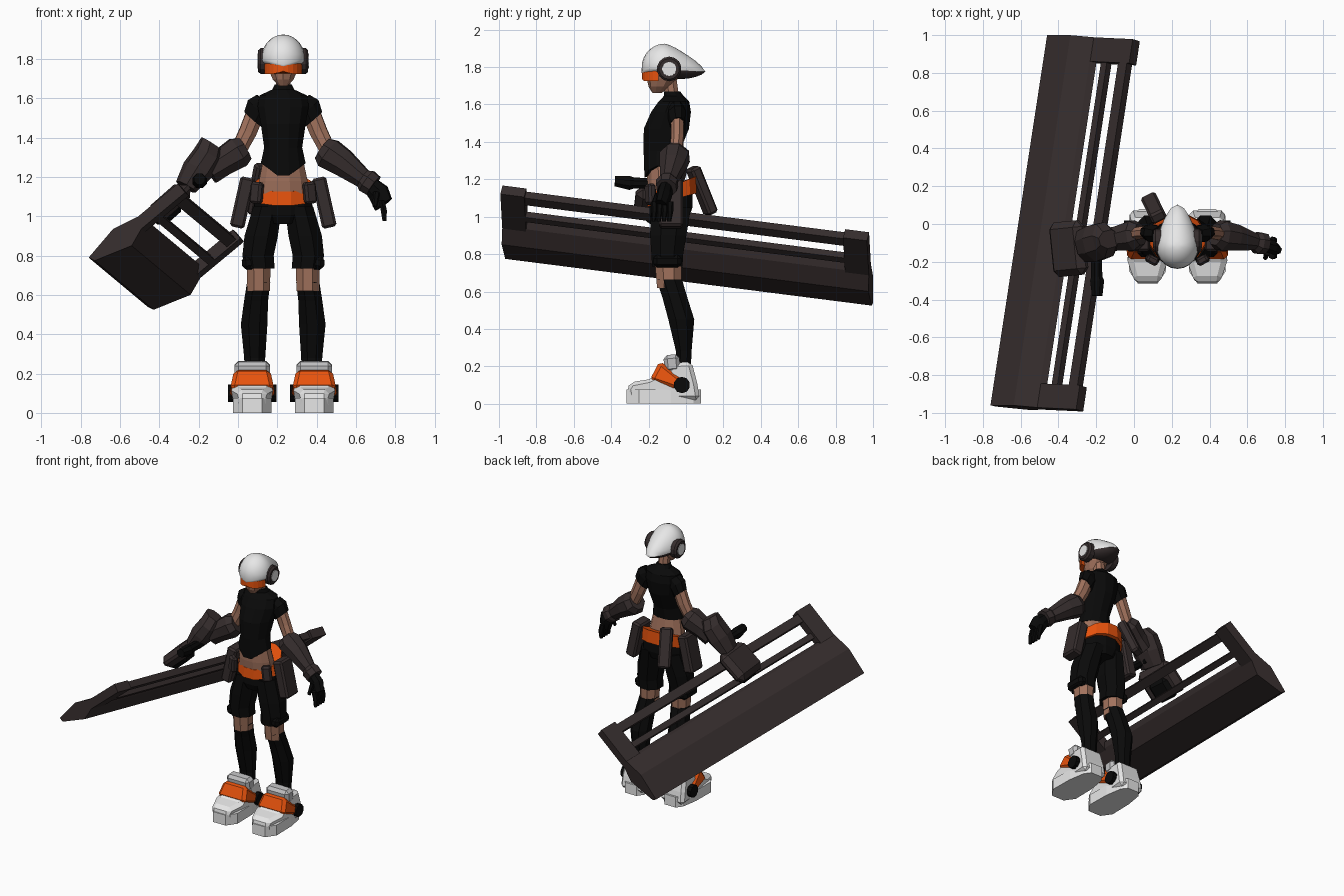
import bpy, bmesh, math
from mathutils import Vector, Euler, Matrix

CX = 0.23  # centre line of the figure


def material(name, r, g, b):
    m = bpy.data.materials.new(name)
    m.diffuse_color = (r, g, b, 1)
    return m


BROWN = material("dark_brown", 0.036, 0.026, 0.026)
BLACK = material("black_cloth", 0.003, 0.003, 0.003)
SKIN = material("skin", 0.36, 0.17, 0.11)
ORANGE = material("orange", 0.80, 0.085, 0.004)
WHITE = material("white_shell", 0.80, 0.80, 0.80)
GREY = material("light_grey", 0.52, 0.52, 0.53)


def finish(name, bm, mat, bevel=0):
    bmesh.ops.recalc_face_normals(bm, faces=bm.faces)
    me = bpy.data.meshes.new(name)
    bm.to_mesh(me)
    bm.free()
    me.materials.append(mat)
    ob = bpy.data.objects.new(name, me)
    bpy.context.collection.objects.link(ob)
    if bevel:
        b = ob.modifiers.new("bevel", "BEVEL")
        b.width, b.segments, b.limit_method = bevel, 1, "ANGLE"
    return ob


def loft(name, rings, mat, n=8, along=False, tilt=0):
    """Skin rings (x, y, z, rx, ry); level rings, or square to the path."""
    bm = bmesh.new()
    q = Matrix.Identity(3)
    if along:
        d = Vector(rings[-1][:3]) - Vector(rings[0][:3])
        q = d.to_track_quat("Z", "Y").to_matrix()
    loops = []
    for x, y, z, rx, ry in rings:
        loop = []
        for i in range(n):
            a = 2 * math.pi * (i + 0.5) / n
            p = Vector((rx * math.cos(a), ry * math.sin(a), 0))
            p.z = tilt * p.y
            loop.append(bm.verts.new(Vector((x, y, z)) + q @ p))
        loops.append(loop)
    for lo, hi in zip(loops, loops[1:]):
        for i in range(n):
            j = (i + 1) % n
            bm.faces.new((lo[i], lo[j], hi[j], hi[i]))
    bm.faces.new(loops[0])
    bm.faces.new(loops[-1])
    return finish(name, bm, mat)


def prism(name, pts, origin, u, v, w, w0, w1, mat, bevel=0):
    """Extrude the (u, v) outline along w."""
    bm = bmesh.new()
    o, u, v, w = Vector(origin), Vector(u), Vector(v), Vector(w)
    a, b = [[bm.verts.new(o + u * p + v * q + w * t) for p, q in pts] for t in (w0, w1)]
    for i in range(len(pts)):
        j = (i + 1) % len(pts)
        bm.faces.new((a[i], a[j], b[j], b[i]))
    bm.faces.new(a)
    bm.faces.new(b)
    return finish(name, bm, mat, bevel)


def box(name, c, size, rot, mat, bevel=0.012):
    bm = bmesh.new()
    m = Matrix.Translation(c) @ Euler(rot).to_matrix().to_4x4() @ Matrix.Diagonal((*size, 1))
    bmesh.ops.create_cube(bm, size=1, matrix=m)
    return finish(name, bm, mat, bevel)


def rect(u0, u1, v0, v1):
    return [(u0, v0), (u1, v0), (u1, v1), (u0, v1)]


def squeeze(ob, centre, rule):
    """Scale x about a centre by a rule on the vertex position."""
    for vert in ob.data.vertices:
        vert.co.x = centre + (vert.co.x - centre) * rule(vert.co)


# Great blade: wedge body, end brackets and rails
D = Vector((0.30, 1.96, -0.25))
L = D.length
D.normalize()
U = Vector((0.77, -0.036, 0.64)).normalized()
V = U.cross(D)
E = (-0.76, -0.96, 0.79)
prism("blade_body", [(0, 0), (0.187, 0.033), (0.32, 0.002), (0.345, -0.025), (0.314, -0.055),
                     (0.208, -0.095), (0.014, -0.032)], E, U, V, D, 0, L, BROWN)
for label, w in (("front", 0), ("back", L - 0.13)):
    prism(label + "_bracket", rect(0.30, 0.59, -0.06, 0), E, U, V, D, w, w + 0.13, BROWN)
prism("outer_rail", rect(0.51, 0.57, -0.05, -0.005), E, U, V, D, 0.1, L - 0.1, BROWN)
prism("inner_rail", rect(0.38, 0.42, -0.06, -0.02), E, U, V, D, 0.1, L - 0.1, BROWN)

# Torso
top = loft("top", [(CX, -0.135, 1.27, 0.118, 0.09), (CX, -0.13, 1.35, 0.10, 0.10),
                   (CX, -0.105, 1.47, 0.118, 0.125), (CX, -0.08, 1.56, 0.135, 0.11),
                   (CX, -0.065, 1.615, 0.125, 0.085), (CX, -0.065, 1.645, 0.058, 0.055),
                   (CX, -0.075, 1.67, 0.045, 0.045)], BLACK, 12)
for vert in top.data.vertices:  # pointed front hem
    if vert.co.z < 1.28 and vert.co.y < -0.14:
        vert.co.z -= 0.085 * max(0, 1 - abs(vert.co.x - CX) / 0.11)
loft("waist", [(CX, -0.10, 1.08, 0.14, 0.10), (CX, -0.12, 1.18, 0.128, 0.09),
               (CX, -0.13, 1.29, 0.105, 0.082)], SKIN, 12)
loft("neck", [(CX, -0.075, 1.65, 0.04, 0.04), (CX, -0.09, 1.75, 0.038, 0.04)], SKIN)
belt = loft("belt", [(CX, -0.075, 1.09, 0.157, 0.137), (CX, -0.075, 1.16, 0.150, 0.132)],
            ORANGE, 12, tilt=0.27)
for i, vert in enumerate(belt.data.vertices):  # taller at the back
    if i >= 12:
        vert.co.z += 0.14 * max(0, vert.co.y + 0.1)
loft("hips", [(CX, -0.08, 0.98, 0.10, 0.10), (CX, -0.08, 1.03, 0.155, 0.12),
              (CX, -0.08, 1.11, 0.148, 0.12)], BLACK, 12, tilt=0.2)

# Head, visor and helmet
loft("face", [(CX, -0.155, 1.662, 0.022, 0.025), (CX, -0.14, 1.695, 0.055, 0.06),
              (CX, -0.125, 1.74, 0.075, 0.085), (CX, -0.12, 1.80, 0.085, 0.09)], SKIN, 10)
arc = [math.radians(195 + 15 * i) for i in range(11)]
visor = prism("visor", [(0.099 * math.cos(a), 0.118 * math.sin(a)) for a in arc],
              (CX, -0.117, 1.725), (1, 0, 0), (0, 1, 0), (0, 0, 1), 0, 0.06, ORANGE)
for vert in visor.data.vertices:  # nose notch
    if vert.co.z < 1.74:
        vert.co.z += 0.014 * max(0, 1 - abs(vert.co.x - CX) / 0.04)
bm = bmesh.new()
bmesh.ops.create_uvsphere(bm, u_segments=20, v_segments=14, radius=1)
for vert in bm.verts:
    x, y, z = vert.co
    back = max(0, y)
    tail = 0.095 * back ** 3 * (1 - 0.5 * abs(z))
    low = 0.027 + 0.035 * (back + 0.3)
    vert.co = (CX + 0.113 * x, -0.115 + 0.123 * y + tail,
               1.795 + (0.13 * z if z > 0 else low * z) - 0.02 * back)
    if y < 0 and z < 0.1:  # brow dips to a point
        vert.co.z -= 0.024 * max(0, 1 - abs(x) / 0.8)
helmet = finish("helmet", bm, WHITE)
helmet.data.materials.append(BROWN)
for f in helmet.data.polygons:  # dark underside at the nape
    if f.normal.z < -0.3 and f.center.y > -0.1:
        f.material_index = 1
bpy.context.view_layer.objects.active = helmet
helmet.select_set(True)
bpy.ops.object.shade_smooth_by_angle(angle=math.radians(40))

for s, side in ((-1, "right_"), (1, "left_")):
    def X(off):
        return CX + s * off

    # Ear cups
    loft(side + "ear_cup", [(X(0.08), -0.09, 1.79, 0.066, 0.066), (X(0.115), -0.09, 1.79, 0.066, 0.066),
                            (X(0.127), -0.09, 1.79, 0.055, 0.055)], BROWN, 14, along=True)
    loft(side + "ear_disc", [(X(0.12), -0.09, 1.79, 0.04, 0.04), (X(0.13), -0.09, 1.79, 0.038, 0.038)],
         WHITE, 14, along=True)

    # Sleeves and upper arms
    loft(side + "sleeve", [(X(0.085), -0.055, 1.575, 0.042, 0.07), (X(0.13), -0.05, 1.55, 0.05, 0.068),
                           (X(0.155), -0.045, 1.495, 0.04, 0.06)], BLACK, 8, along=True)
    loft(side + "upper_arm", [(X(0.14), -0.045, 1.53, 0.036, 0.05), (X(0.18), -0.045, 1.43, 0.036, 0.048),
                              (X(0.235), -0.055, 1.32, 0.035, 0.042)], SKIN, 8, along=True)

    # Shorts, knees and stockings
    loft(side + "shorts_leg", [(X(0.12), -0.10, 0.735, 0.083, 0.088), (X(0.128), -0.10, 0.80, 0.086, 0.092),
                               (X(0.112), -0.095, 0.90, 0.092, 0.105), (X(0.08), -0.08, 1.05, 0.078, 0.115)], BLACK)
    box(side + "shorts_cuff", (X(0.165), -0.10, 0.765), (0.09, 0.15, 0.07), (0, s * 0.1, 0), BLACK, 0.02)
    loft(side + "knee", [(X(0.125), -0.09, 0.62, 0.062, 0.07), (X(0.125), -0.095, 0.76, 0.066, 0.078)], SKIN)
    loft(side + "stocking", [(X(0.145), -0.015, 0.20, 0.055, 0.045), (X(0.145), -0.012, 0.28, 0.058, 0.045),
                             (X(0.148), -0.025, 0.45, 0.073, 0.075), (X(0.138), -0.06, 0.57, 0.066, 0.072),
                             (X(0.125), -0.09, 0.665, 0.064, 0.074)], BLACK)

    # Shoes with sole, collar, strap and ankle joint
    shoe = [(-0.305, 0.02), (0.075, 0.02), (0.06, 0.11), (0.03, 0.225), (-0.05, 0.22),
            (-0.13, 0.17), (-0.20, 0.13), (-0.295, 0.115), (-0.318, 0.08)]
    F = X(0.158)
    upper = prism(side + "shoe", shoe, (F, 0, 0), (0, 1, 0), (0, 0, 1), (1, 0, 0),
                  -0.097, 0.097, WHITE, 0.025)
    squeeze(upper, F, lambda c: (1 - 0.28 * min(1, max(0, (-c.y - 0.2) / 0.1))) * (1 - 0.9 * max(0, c.z - 0.08)))
    sole = [(-0.05, -0.318), (0.05, -0.318), (0.098, -0.25), (0.095, -0.08), (0.075, 0.04), (0.045, 0.08),
            (-0.045, 0.08), (-0.075, 0.04), (-0.095, -0.08), (-0.098, -0.25)]
    prism(side + "sole", sole, (F, 0, 0), (1, 0, 0), (0, 1, 0), (0, 0, 1), 0, 0.075, WHITE)
    box(side + "shoe_collar", (F, -0.075, 0.215), (0.18, 0.085, 0.095), (0.1, 0, 0), GREY, 0.02)
    strap = prism(side + "ankle_strap", [(-0.195, 0.125), (-0.14, 0.23), (-0.015, 0.13), (-0.05, 0.075)],
                  (F, 0, 0), (0, 1, 0), (0, 0, 1), (1, 0, 0), -0.118, 0.118, ORANGE, 0.02)
    squeeze(strap, F, lambda c: 1 - 1.9 * max(0, c.z - 0.1))
    loft(side + "ankle_joint", [(X(0.035), -0.022, 0.1, 0.044, 0.044), (X(0.282), -0.022, 0.1, 0.044, 0.044)],
         BLACK, 10, along=True)

    # Hip pouches
    box(side + "hip_pouch", (X(0.208), -0.08, 1.07), (0.075, 0.13, 0.26), (0, -s * 0.22, 0), BROWN)
    box(side + "front_pouch", (X(0.135), -0.19, 1.12), (0.065, 0.045, 0.11), (0, -s * 0.1, s * 0.5), BROWN)

box("back_pouch", (0.105, 0.085, 1.14), (0.085, 0.06, 0.27), (0.42, 0, 0.45), BROWN)

# Free arm: gauntlet, wrist ring and hand
loft("left_gauntlet", [(0.43, -0.055, 1.345, 0.06, 0.065), (0.46, -0.06, 1.32, 0.085, 0.085),
                       (0.53, -0.07, 1.275, 0.075, 0.075), (0.645, -0.095, 1.185, 0.045, 0.05)],
     BROWN, 8, along=True)
loft("left_wrist_ring", [(0.635, -0.095, 1.195, 0.045, 0.05), (0.655, -0.10, 1.18, 0.062, 0.065),
                         (0.69, -0.105, 1.155, 0.058, 0.06)], BROWN, 8, along=True)
loft("left_palm", [(0.67, -0.105, 1.165, 0.035, 0.045), (0.715, -0.115, 1.12, 0.04, 0.058),
                   (0.74, -0.13, 1.06, 0.032, 0.055)], BLACK, 8, along=True)
for i in range(4):
    y = -0.085 - 0.028 * i
    loft("left_finger", [(0.73, y, 1.08, 0.018, 0.018), (0.742, y, 1.03, 0.018, 0.017),
                         (0.745, y - 0.005, 0.975, 0.011, 0.011)], BLACK, 6)
loft("left_thumb", [(0.705, -0.15, 1.12, 0.018, 0.018), (0.695, -0.18, 1.05, 0.012, 0.012)], BLACK, 6, along=True)

# Weapon arm: bulky gauntlet, armour plate, fist and grip
loft("right_gauntlet", [(0.035, -0.055, 1.345, 0.06, 0.065), (0.0, -0.06, 1.325, 0.085, 0.085),
                        (-0.08, -0.075, 1.275, 0.07, 0.075), (-0.15, -0.085, 1.235, 0.065, 0.08)],
     BROWN, 8, along=True)
loft("right_forearm_armour", [(-0.13, -0.08, 1.365, 0.05, 0.07), (-0.155, -0.085, 1.31, 0.10, 0.075),
                              (-0.205, -0.10, 1.235, 0.105, 0.08), (-0.265, -0.115, 1.15, 0.09, 0.055)],
     BROWN, 8, along=True)
box("right_hand_plate", (-0.345, -0.13, 1.075), (0.23, 0.29, 0.09), (0, -0.72, 0.1), BROWN, 0.035)
box("right_fist", (-0.36, -0.13, 1.02), (0.15, 0.16, 0.08), (0, -0.72, 0.1), BLACK, 0.025)
loft("weapon_grip", [(-0.20, -0.10, 1.175, 0.03, 0.03), (-0.197, -0.28, 1.18, 0.032, 0.032),
                     (-0.195, -0.30, 1.18, 0.04, 0.04), (-0.195, -0.38, 1.19, 0.03, 0.03)],
     BLACK, 8, along=True)
